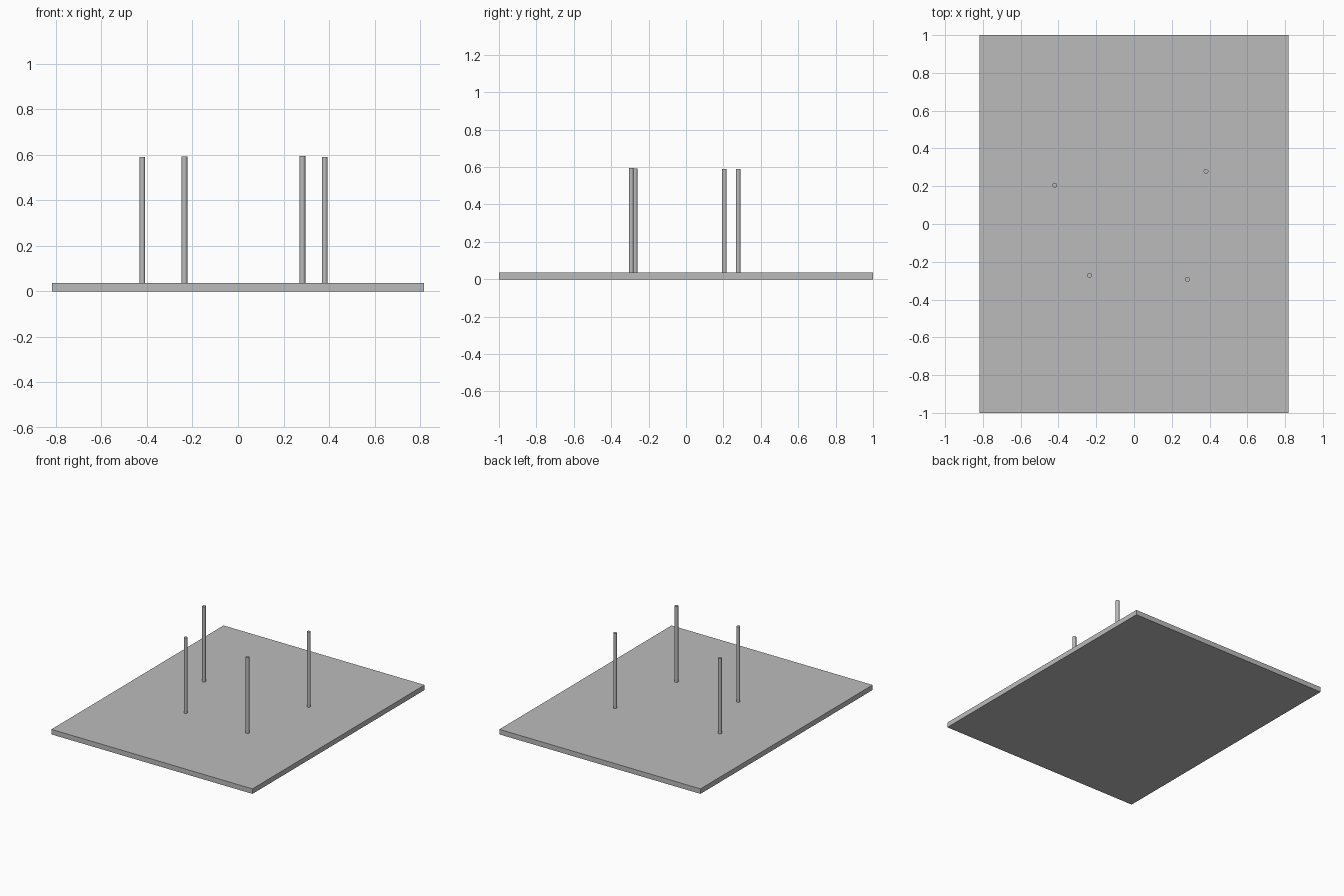
import bpy

cube = bpy.data.objects.get("Cube")
if cube:
    bpy.data.objects.remove(cube, do_unlink=True)

# Single neutral grey
grey = bpy.data.materials.new("neutral_grey")
grey.use_nodes = True
colour = (0.5, 0.5, 0.5, 1)
grey.diffuse_color = colour
grey.node_tree.nodes["Principled BSDF"].inputs["Base Color"].default_value = colour

PLATE_TOP = 0.037
ROD_RADIUS = 0.0125

# Flat rectangular base
bpy.ops.mesh.primitive_cube_add(size=1, location=(0, 0, PLATE_TOP / 2))
base = bpy.context.object
base.name = "base_plate"
base.scale = (1.636, 2, PLATE_TOP)
bpy.ops.object.transform_apply(location=False, rotation=False, scale=True)
base.data.materials.append(grey)


def add_rod(name, x, y, top):
    """Upright round rod standing on the base."""
    height = top - PLATE_TOP
    bpy.ops.mesh.primitive_cylinder_add(
        vertices=24, radius=ROD_RADIUS, depth=height,
        location=(x, y, PLATE_TOP + height / 2))
    rod = bpy.context.object
    rod.name = name
    rod.data.materials.append(grey)
    bpy.ops.object.shade_smooth_by_angle()


# Four rods at irregular positions
add_rod("back_right_rod", -0.42, 0.205, 0.59)
add_rod("front_right_rod", -0.235, -0.272, 0.591)
add_rod("front_left_rod", 0.283, -0.293, 0.595)
add_rod("back_left_rod", 0.381, 0.279, 0.589)
